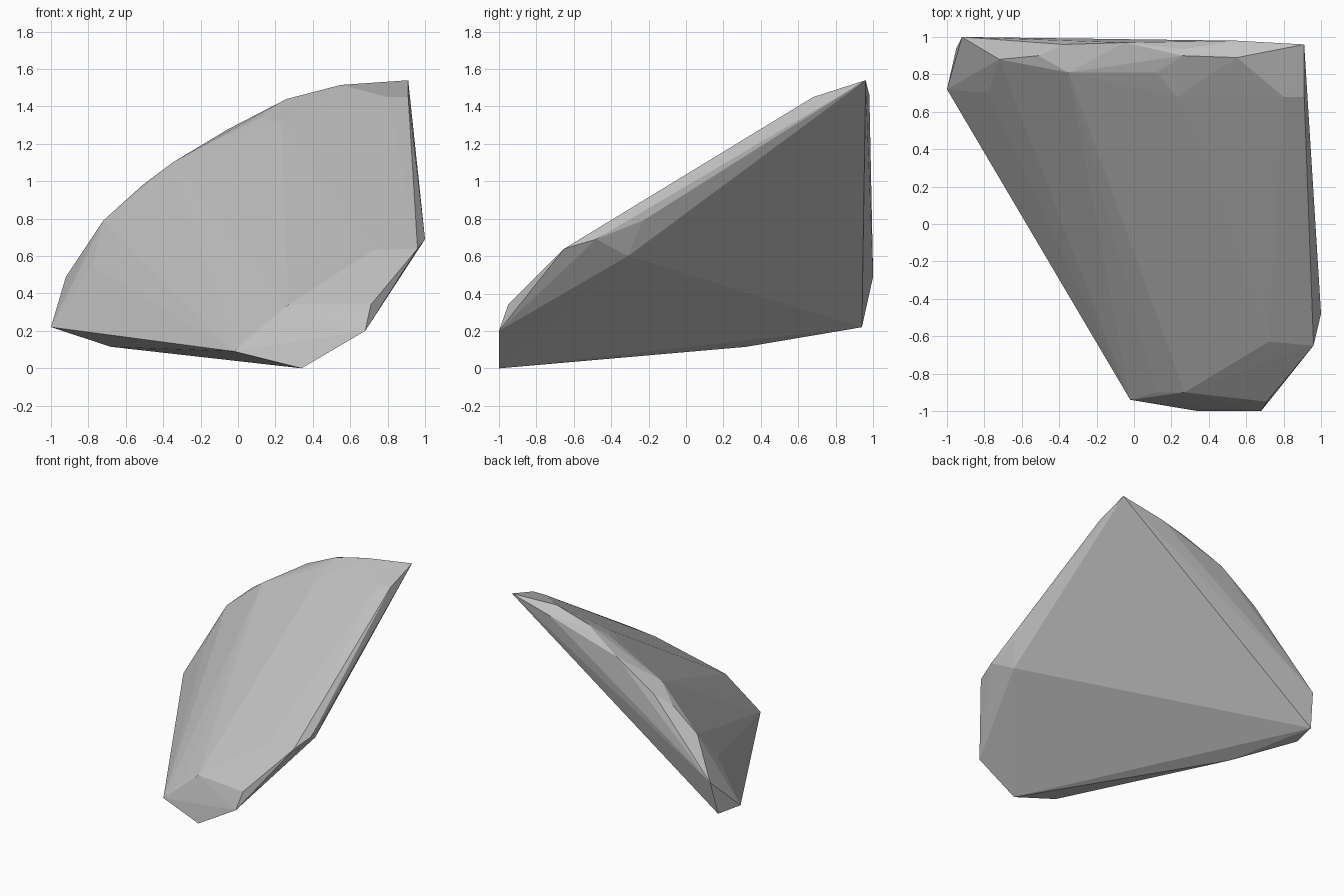
import bpy, bmesh

# Faceted rock shard: a convex hull wrapped around its corner points
toe = [(0.34, -1, 0), (0.68, -1, 0.2), (0.71, -0.95, 0.34), (0.27, -0.9, 0.34),
       (0.12, -0.9, 0.23), (-0.02, -0.94, 0.09), (0.72, -0.63, 0.63)]
right_edge = [(0.96, -0.65, 0.64), (1, -0.48, 0.69), (0.98, -0.23, 0.79), (0.92, -0.31, 0.6)]
left_edge = [(-1, 0.72, 0.22), (-0.95, 0.94, 0.22), (-0.68, 0.32, 0.115), (-0.92, 1, 0.49),
             (-0.78, 0.7, 0.55)]
top_rim = [(-0.72, 0.88, 0.79), (-0.51, 0.9, 0.98), (-0.35, 0.81, 1.1), (-0.38, 0.96, 1.06),
           (-0.05, 0.97, 1.28), (0.12, 0.81, 1.34), (0.23, 0.68, 1.32), (0.26, 0.9, 1.44),
           (0.27, 0.935, 1.43), (0.55, 0.89, 1.515), (0.55, 0.98, 1.46),
           (0.8, 0.68, 1.45), (0.91, 0.68, 1.45), (0.91, 0.96, 1.54)]

bm = bmesh.new()
for p in toe + right_edge + left_edge + top_rim:
    bm.verts.new(p)
bmesh.ops.convex_hull(bm, input=bm.verts[:])
# Remove points that fell inside the hull
bmesh.ops.delete(bm, geom=[v for v in bm.verts if not v.link_faces], context='VERTS')
bmesh.ops.recalc_face_normals(bm, faces=bm.faces[:])

mesh = bpy.data.meshes.new("rock")
bm.to_mesh(mesh)
bm.free()

# One flat stone grey
grey = bpy.data.materials.new("stone grey")
grey.diffuse_color = (0.53, 0.53, 0.53, 1)
mesh.materials.append(grey)
rock = bpy.data.objects.new("rock", mesh)
bpy.context.collection.objects.link(rock)
